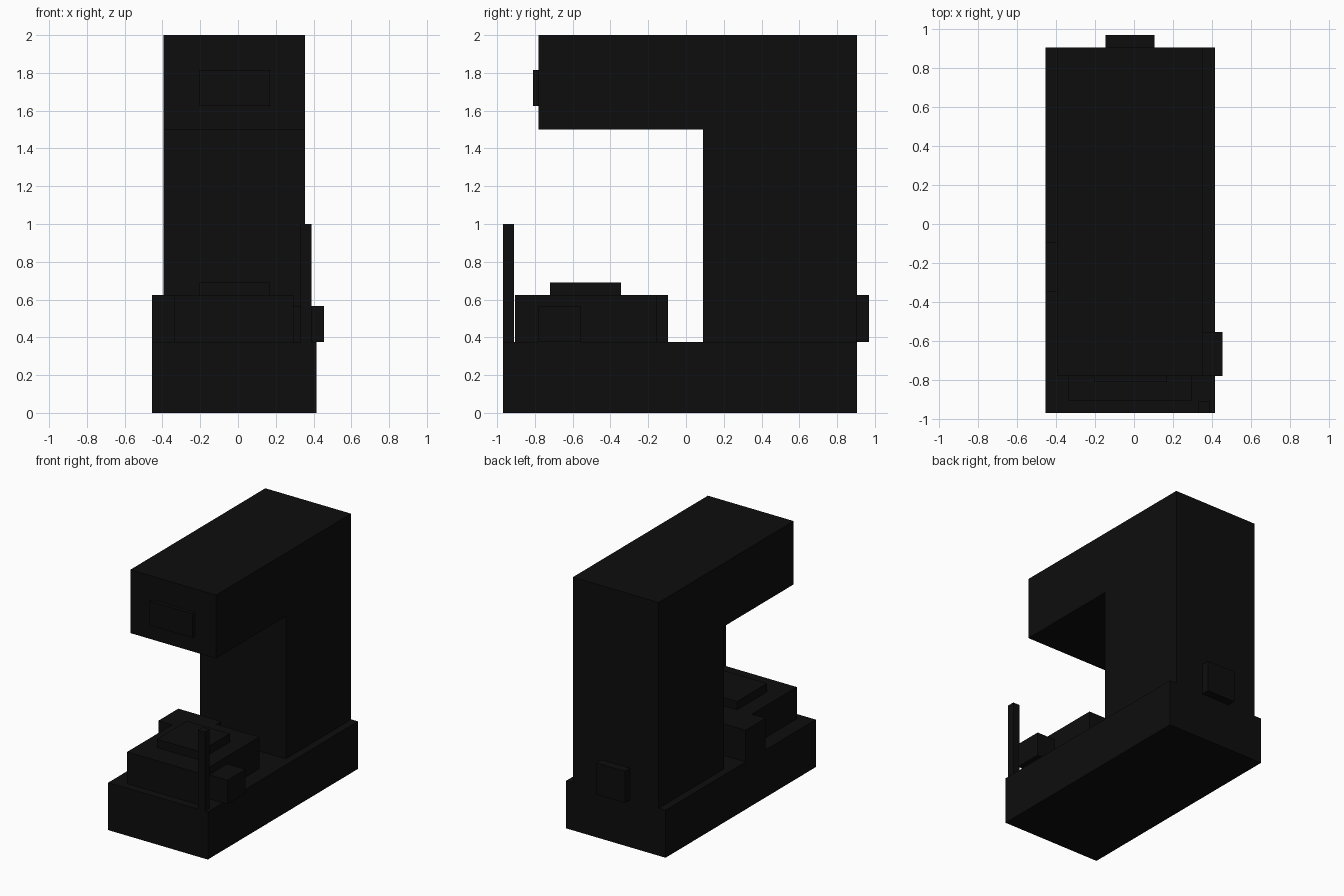
import bpy
import bmesh
from mathutils import Vector

cube = bpy.data.objects.get("Cube")
if cube:
    bpy.data.objects.remove(cube, do_unlink=True)

black = bpy.data.materials.new("black enamel")
black.use_nodes = True
colour = (0.004, 0.004, 0.004, 1)
black.diffuse_color = colour
black.node_tree.nodes["Principled BSDF"].inputs["Base Color"].default_value = colour


def prism(name, outline, sweep):
    """Extrude a closed outline of 3D points along a vector."""
    bm = bmesh.new()
    face = bm.faces.new([bm.verts.new(p) for p in outline])
    result = bmesh.ops.extrude_face_region(bm, geom=[face], use_keep_orig=True)
    moved = [g for g in result["geom"] if isinstance(g, bmesh.types.BMVert)]
    bmesh.ops.translate(bm, verts=moved, vec=Vector(sweep))
    bmesh.ops.recalc_face_normals(bm, faces=bm.faces)
    mesh = bpy.data.meshes.new(name)
    bm.to_mesh(mesh)
    bm.free()
    mesh.materials.append(black)
    obj = bpy.data.objects.new(name, mesh)
    bpy.context.collection.objects.link(obj)
    return obj


def box(name, x, y, z):
    """Box from its (min, max) ranges."""
    outline = [(x[0], y[0], z[0]), (x[1], y[0], z[0]),
               (x[1], y[1], z[0]), (x[0], y[1], z[0])]
    return prism(name, outline, (0, 0, z[1] - z[0]))


BASE_TOP, TABLE_TOP, BACK = 0.375, 0.625, 0.905

# Base slab
box("base", (-0.455, 0.415), (-0.97, BACK), (0, BASE_TOP))

# Column with overhanging head, one side profile
side = [(BACK, BASE_TOP), (BACK, 2), (-0.78, 2), (-0.78, 1.5), (0.09, 1.5), (0.09, BASE_TOP)]
prism("column_and_head", [(-0.395, y, z) for y, z in side], (0.75, 0, 0))

# Work table with a stepped wing on one side, one plan profile
plan = [(-0.335, -0.905), (0.295, -0.905), (0.295, -0.155), (-0.08, -0.155),
        (-0.08, -0.095), (-0.455, -0.095), (-0.455, -0.345), (-0.335, -0.345)]
prism("work_table", [(x, y, BASE_TOP) for x, y in plan], (0, 0, TABLE_TOP - BASE_TOP))

# Fittings
box("table_plate", (-0.205, 0.17), (-0.72, -0.345), (TABLE_TOP, 0.69))
box("side_block", (0.295, 0.455), (-0.78, -0.555), (BASE_TOP, 0.565))
box("upright_lever", (0.33, 0.39), (-0.97, -0.91), (BASE_TOP, 1))
box("front_panel", (-0.205, 0.17), (-0.81, -0.78), (1.625, 1.815))
box("rear_connector", (-0.145, 0.105), (BACK, 0.97), (BASE_TOP, TABLE_TOP))
